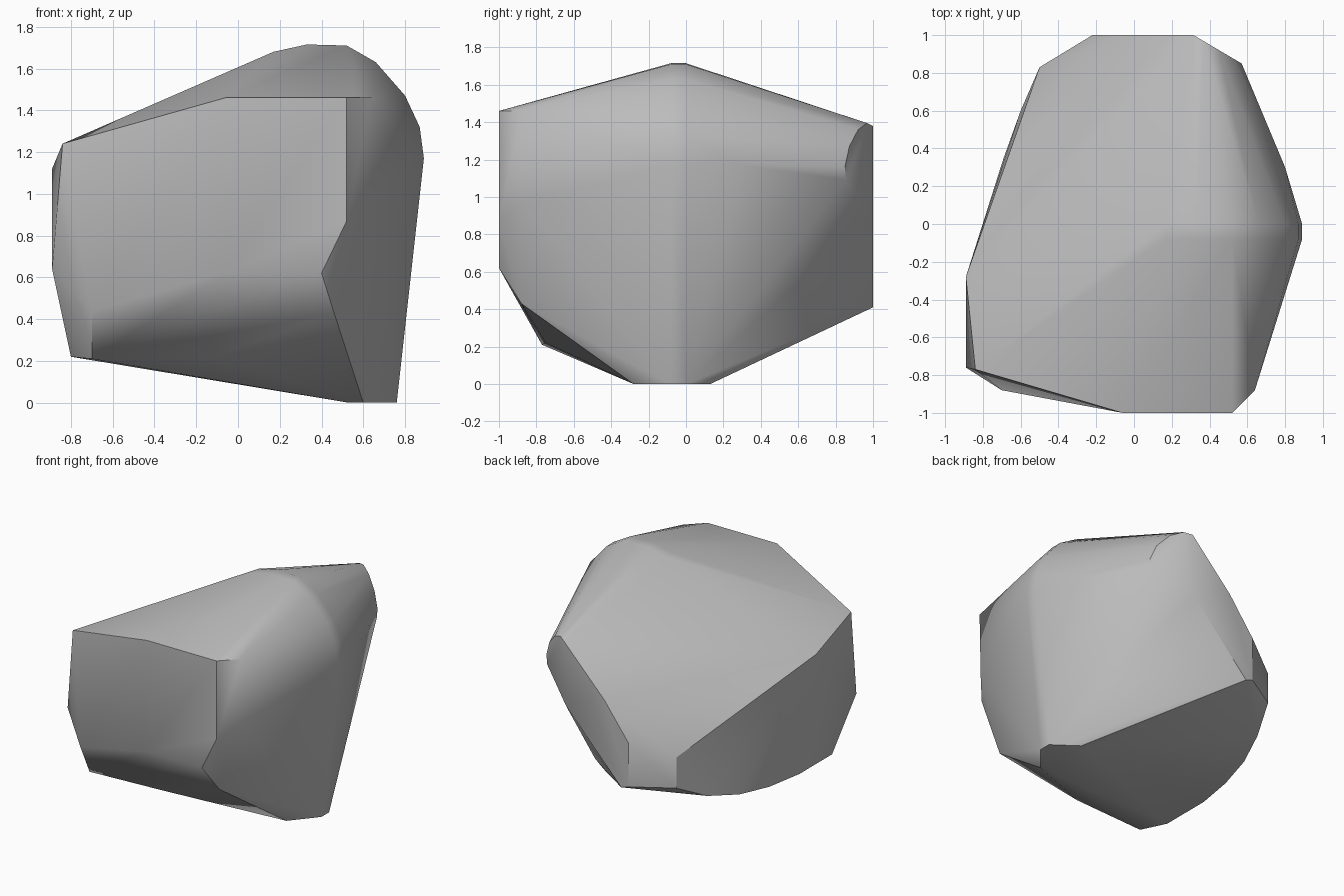
import bpy, bmesh, math

cube = bpy.data.objects.get("Cube")
if cube:
    bpy.data.objects.remove(cube, do_unlink=True)

# One stone colour
stone = bpy.data.materials.new("stone_grey")
stone.use_nodes = True
grey = (0.5, 0.5, 0.5, 1)
stone.diffuse_color = grey
stone.node_tree.nodes["Principled BSDF"].inputs["Base Color"].default_value = grey


def extrude_y(profile, *depths):
    """Repeat an (x, z) profile at each y depth."""
    return [(x, y, z) for x, z in profile for y in depths]


corners = []

# Flat front face
corners += extrude_y([(-.06, 1.46), (.52, 1.46), (.52, .87), (.40, .62), (-.06, .62)], -1)
# Front left-hand wedge and its undercut
corners += [(-.84, -.77, 1.24), (-.89, -.76, .64), (-.89, -.28, 1.12),
            (-.70, -.88, .44), (.46, -.88, .43), (-.70, -.77, .21), (-.12, -.75, .22)]
# Front corner bevel
corners += [(.64, -.88, 1.46), (.63, -.88, .97)]
# Rounded crown running down one side
crown = [(.17, 1.68), (.33, 1.715), (.52, 1.71), (.66, 1.63),
         (.80, 1.47), (.87, 1.32), (.89, 1.17)]
corners += extrude_y(crown, -.08, 0)
corners += [(.80, .30, 1.17)]
# Flat back face
corners += extrude_y([(-.22, .76), (-.22, .43), (-.16, .41), (.30, .90),
                      (.315, 1.38), (.315, 1.27), (-.02, 1.03)], 1)
# Back bevel with a rounded top, lying on one upright plane
corners += [(x, 1 - (x - .315) * .59, z) for x, z in
            [(.37, 1.395), (.45, 1.36), (.53, 1.27), (.57, 1.16), (.56, 1.09)]]
corners += [(-.50, .83, .66), (-.50, .83, .43)]
# Curved lower rim
corners += [(-.80, -.60, .22), (-.80, -.21, .22), (-.75, .08, .22),
            (-.69, .35, .25), (-.60, .60, .31)]
# Small foot
corners += [(x, y, 0) for x, y in
            [(.53, .12), (.58, .13), (.76, 0), (.76, -.09), (.60, -.28), (.53, -.28)]]

# Wrap the corners in a convex skin
bm = bmesh.new()
for co in corners:
    bm.verts.new(co)
hull = bmesh.ops.convex_hull(bm, input=bm.verts)
loose = [v for v in bm.verts if not v.link_faces]
bmesh.ops.delete(bm, geom=loose, context='VERTS')
bmesh.ops.dissolve_limit(bm, angle_limit=math.radians(1.5), verts=bm.verts, edges=bm.edges)
bmesh.ops.recalc_face_normals(bm, faces=bm.faces)

mesh = bpy.data.meshes.new("boulder")
bm.to_mesh(mesh)
bm.free()
mesh.materials.append(stone)
boulder = bpy.data.objects.new("boulder", mesh)
bpy.context.collection.objects.link(boulder)

# Soft rounded ridges, crisp cleaved edges
bpy.ops.object.select_all(action='DESELECT')
boulder.select_set(True)
bpy.context.view_layer.objects.active = boulder
bpy.ops.object.shade_smooth_by_angle(angle=math.radians(30))
